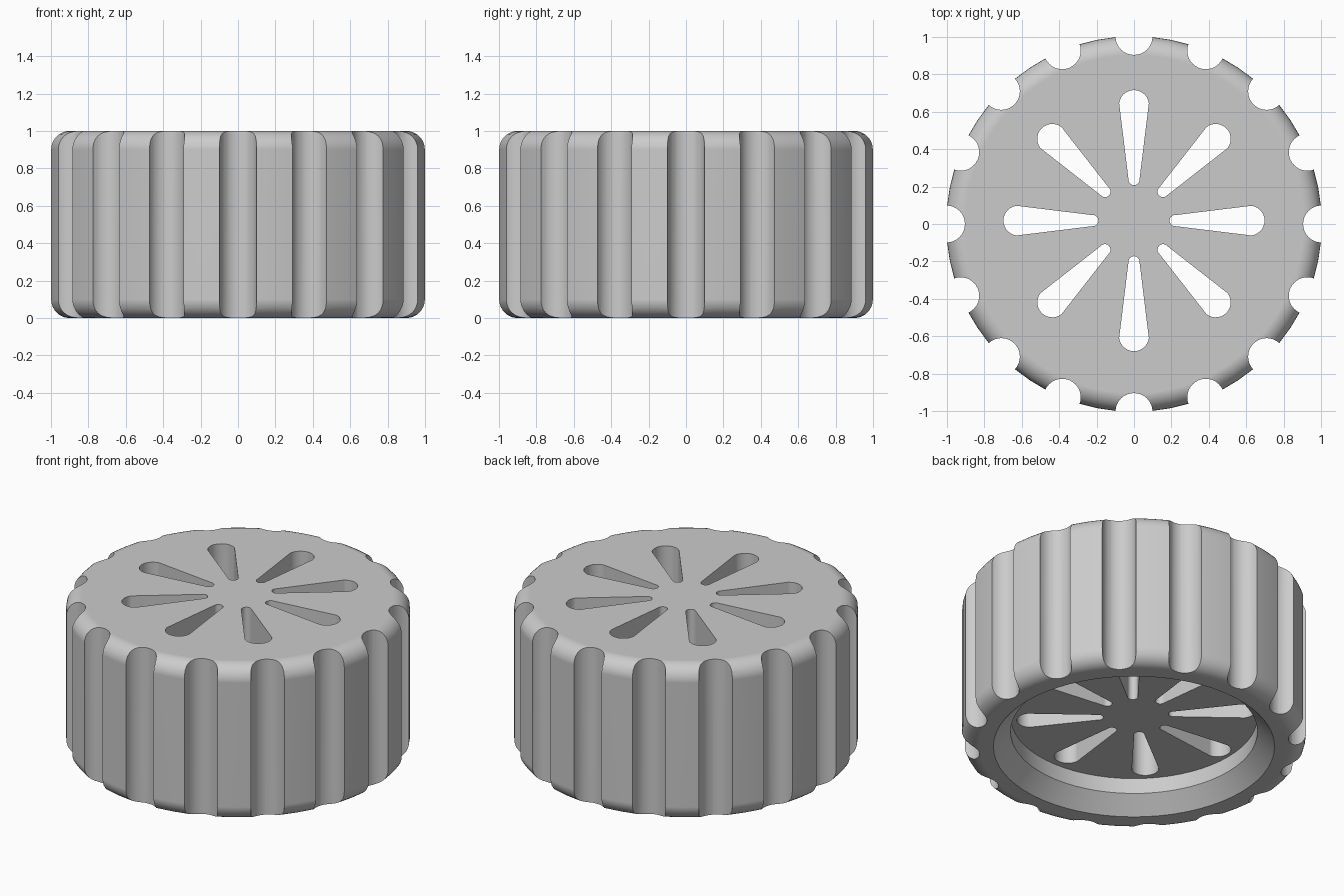
import bpy, bmesh
from math import pi, sin, cos, radians
from mathutils import Matrix, Vector

if "Cube" in bpy.data.objects:
    bpy.data.objects.remove(bpy.data.objects["Cube"])

RADIUS, HEIGHT, FILLET = 1.004, 1.0, 0.1
SLOT_CENTRE = Vector((0, 0.018, 0))

grey = bpy.data.materials.new("plain grey")
grey.use_nodes = True
colour = (0.6, 0.6, 0.6, 1)
grey.diffuse_color = colour
grey.node_tree.nodes["Principled BSDF"].inputs["Base Color"].default_value = colour


def make_object(name, bm):
    bmesh.ops.recalc_face_normals(bm, faces=bm.faces)
    mesh = bpy.data.meshes.new(name)
    bm.to_mesh(mesh)
    bm.free()
    mesh.materials.append(grey)
    obj = bpy.data.objects.new(name, mesh)
    bpy.context.collection.objects.link(obj)
    return obj


def arc(cx, cy, r, start, end, steps):
    angles = [radians(start + (end - start) * i / steps) for i in range(steps + 1)]
    return [(cx + r * cos(a), cy + r * sin(a)) for a in angles]


def lathe(name, profile, segments):
    """Spin a closed (radius, height) profile whose ends lie on the axis."""
    bm = bmesh.new()
    rings = []
    for r, z in profile:
        if r == 0:
            rings.append([bm.verts.new((0, 0, z))])
        else:
            rings.append([bm.verts.new((r * cos(2 * pi * i / segments),
                                        r * sin(2 * pi * i / segments), z))
                          for i in range(segments)])
    for a, b in zip(rings[1:-2], rings[2:-1]):
        for i in range(segments):
            j = (i + 1) % segments
            bm.faces.new((a[i], a[j], b[j], b[i]))
    # flat end discs
    bm.faces.new(rings[1])
    bm.faces.new(rings[-2])
    bmesh.ops.delete(bm, geom=[rings[0][0], rings[-1][0]], context='VERTS')
    return make_object(name, bm)


def add_prism(bm, outline, angle, centre):
    """Add a tall prism with the given outline, turned about the z axis."""
    turn = Matrix.Translation(centre) @ Matrix.Rotation(angle, 4, 'Z')
    low = [bm.verts.new(turn @ Vector((x, y, -0.3))) for x, y in outline]
    high = [bm.verts.new(turn @ Vector((x, y, HEIGHT + 0.3))) for x, y in outline]
    bm.faces.new(low)
    bm.faces.new(high)
    n = len(outline)
    for i in range(n):
        j = (i + 1) % n
        bm.faces.new((low[i], low[j], high[j], high[i]))


# Round body: stepped recess below, rounded outer edges
inner = RADIUS - FILLET
profile = [(0, 0.2), (0.72, 0.2), (0.72, 0.1), (0.82, 0)]
profile += arc(inner, FILLET, FILLET, -90, 0, 8)
profile += arc(inner, HEIGHT - FILLET, FILLET, 0, 90, 8)
profile += [(0, HEIGHT)]
body = lathe("fluted_knob", profile, 64)

# Grip grooves round the rim and teardrop slots through the disc
bm = bmesh.new()
groove = arc(1.003, 0, 0.099, 0, 360, 32)[:-1]
for i in range(16):
    add_prism(bm, groove, i * pi / 8, Vector())
slot = arc(0.618, 0, 0.08, -83, 83, 14) + arc(0.22, 0, 0.03, 83, 277, 10)
for i in range(8):
    add_prism(bm, slot, i * pi / 4, SLOT_CENTRE)
cutter = make_object("groove_and_slot_cutter", bm)
cutter.hide_render = True

bpy.ops.object.select_all(action='DESELECT')
body.select_set(True)
bpy.context.view_layer.objects.active = body
cut = body.modifiers.new("cut", 'BOOLEAN')
cut.operation = 'DIFFERENCE'
cut.solver = 'EXACT'
cut.object = cutter
bpy.ops.object.modifier_apply(modifier=cut.name)
bpy.data.objects.remove(cutter)

# Smooth curves, crisp cut edges
bpy.ops.object.shade_smooth_by_angle(angle=radians(30))
weighted = body.modifiers.new("even_shading", 'WEIGHTED_NORMAL')
weighted.keep_sharp = True
